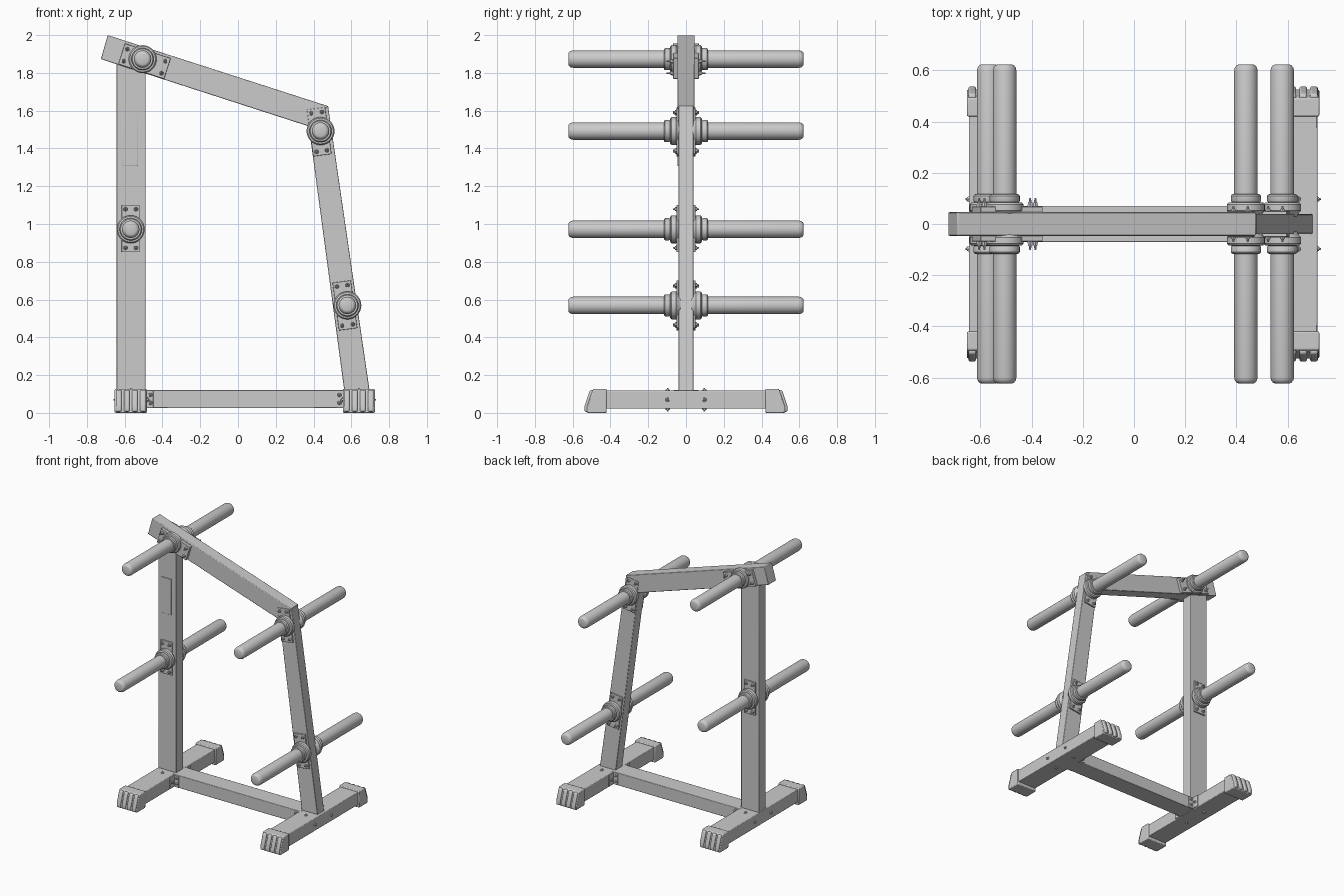
import bpy, bmesh, math
from mathutils import Vector, Matrix

if "Cube" in bpy.data.objects:
    bpy.data.objects.remove(bpy.data.objects["Cube"])


def finish(name, bm, bevel=0.0, segs=2):
    bmesh.ops.recalc_face_normals(bm, faces=bm.faces)
    me = bpy.data.meshes.new(name)
    bm.to_mesh(me)
    bm.free()
    ob = bpy.data.objects.new(name, me)
    bpy.context.collection.objects.link(ob)
    if bevel:
        m = ob.modifiers.new("Bevel", "BEVEL")
        m.width, m.segments, m.limit_method = bevel, segs, "ANGLE"
    bpy.ops.object.select_all(action="DESELECT")
    ob.select_set(True)
    bpy.context.view_layer.objects.active = ob
    bpy.ops.object.shade_smooth_by_angle(angle=math.radians(35))
    return ob


def prism(name, pts, lo, hi, axis="y", bevel=0.004, segs=2):
    """Extrude an outline: (x, z) along y, or (y, z) along x."""
    bm = bmesh.new()
    put = (lambda p, d: (p[0], d, p[1])) if axis == "y" else (lambda p, d: (d, p[0], p[1]))
    a = [bm.verts.new(put(p, lo)) for p in pts]
    b = [bm.verts.new(put(p, hi)) for p in pts]
    bm.faces.new(a)
    bm.faces.new(b)
    for i in range(len(pts)):
        j = (i + 1) % len(pts)
        bm.faces.new((a[i], a[j], b[j], b[i]))
    return finish(name, bm, bevel, segs)


def box(name, x0, x1, y0, y1, z0, z1, bevel=0.004):
    return prism(name, [(x0, z0), (x1, z0), (x1, z1), (x0, z1)], y0, y1, "y", bevel)


def lathe(name, profile, x, z, side):
    """Revolve (radius, distance) points about the y direction."""
    bm = bmesh.new()
    vs = [bm.verts.new((r, side * d, 0)) for r, d in profile]
    es = [bm.edges.new(vs[i:i + 2]) for i in range(len(vs) - 1)]
    bmesh.ops.spin(bm, geom=vs + es, cent=(0, 0, 0), axis=(0, 1, 0),
                   angle=math.tau, steps=32, use_duplicate=False)
    bmesh.ops.remove_doubles(bm, verts=bm.verts, dist=1e-5)
    bmesh.ops.translate(bm, vec=(x, 0, z), verts=bm.verts)
    return finish(name, bm)


def bolts(name, spots, height=0.022):
    """Hex head with a short pointed end for every (position, direction)."""
    bm = bmesh.new()
    for pos, direction in spots:
        d = Vector(direction).normalized()
        rot = d.to_track_quat("Z", "Y").to_matrix().to_4x4()
        for r1, r2, n, h, off in ((0.012, 0.010, 6, 0.5, 0.2), (0.006, 0.003, 8, 0.6, 0.7)):
            m = Matrix.Translation(Vector(pos) + d * height * off) @ rot
            bmesh.ops.create_cone(bm, cap_ends=True, segments=n, radius1=r1,
                                  radius2=r2, depth=height * h, matrix=m)
    return finish(name, bm)


# Main frame
box("base_beam", -0.50, 0.575, -0.070, 0.070, 0.025, 0.120)
prism("rear_post", [(-0.642, 0.115), (-0.49, 0.115), (-0.49, 1.802), (-0.642, 1.851)], -0.04, 0.04)
prism("top_beam", [(-0.69, 2.0), (-0.726, 1.873), (0.375, 1.517), (0.477, 1.624)], -0.046, 0.046)
prism("front_post", [(0.563, 0.115), (0.697, 0.115), (0.477, 1.624), (0.375, 1.517)], -0.04, 0.04)
box("label_plate", -0.612, -0.532, -0.046, -0.038, 1.307, 1.578, 0.002)

# Feet with ribbed rubber end caps
for label, x0, x1, out in (("rear", -0.645, -0.490, -1), ("front", 0.563, 0.716, 1)):
    box(label + "_foot", x0, x1, -0.45, 0.45, 0.022, 0.118)
    c0, c1 = x0 - 0.008, x1 + 0.008
    for s, side in ((-1, "left"), (1, "right")):
        cap = [(0.42, 0.0), (0.525, 0.0), (0.525, 0.030), (0.492, 0.127), (0.42, 0.127)]
        prism(f"{label}_foot_cap_{side}", [(s * y, z) for y, z in cap], c0, c1, "x", 0.006)
        rib = [(0.48, 0.006), (0.537, 0.006), (0.537, 0.036), (0.508, 0.122), (0.48, 0.122)]
        step = (c1 - c0) / 4
        for i in range(4):
            prism(f"{label}_cap_rib_{side}", [(s * y, z) for y, z in rib],
                  c0 + i * step + 0.006, c0 + (i + 1) * step - 0.006, "x", 0.008, 3)

    # Corner brackets joining foot and base beam
    inner, outer = (x1, x0) if out < 0 else (x0, x1)
    tip = inner - out * 0.042
    spots = []
    for s in (-1, 1):
        ya, yb = sorted((s * 0.068, s * 0.075))
        box(label + "_bracket_beam_tab", min(inner, tip), max(inner, tip), ya, yb, 0.028, 0.117, 0.002)
        ya, yb = sorted((s * 0.068, s * 0.125))
        edge = inner - out * 0.007
        box(label + "_bracket_foot_tab", min(inner, edge), max(inner, edge), ya, yb, 0.028, 0.117, 0.002)
        mid = (x0 + x1) / 2
        for z in (0.053, 0.095):
            spots.append(((inner - out * 0.026, s * 0.075, z), (0, s, 0)))
        spots += [((outer, s * 0.097, 0.07), (out, 0, 0)),
                  ((edge, s * 0.100, 0.07), (-out, 0, 0)),
                  ((mid, s * 0.097, 0.118), (0, 0, 1)),
                  ((mid, s * 0.097, 0.022), (0, 0, -1))]
    bolts(label + "_bracket_bolts", spots, 0.014)

# Plate pegs: name, peg centre, plate centre, plate direction, size, inner and outer faces
down = Vector((0, 1))
slope = Vector((221, -71)).normalized()
lean = Vector((-36, 262)).normalized()
pegs = [
    ("top_rear", (-0.505, 1.873), (-0.495, 1.862), slope, 0.255, 0.115, 0.044, 0.068),
    ("lower_rear", (-0.568, 0.972), (-0.568, 0.976), down, 0.250, 0.095, 0.038, 0.050),
    ("upper_front", (0.437, 1.492), (0.430, 1.488), lean, 0.250, 0.098, 0.038, 0.050),
    ("lower_front", (0.579, 0.569), (0.566, 0.569), lean, 0.255, 0.098, 0.038, 0.050),
]
# Peg and collar profile, from the inner end outward
profile = [(0, 0.03), (0.058, 0.03), (0.066, 0.044), (0.074, 0.052), (0.074, 0.076),
           (0.068, 0.083), (0.056, 0.085), (0.059, 0.091), (0.059, 0.110), (0.054, 0.116),
           (0.046, 0.117), (0.046, 0.598), (0.043, 0.611), (0.036, 0.620), (0.028, 0.623), (0, 0.623)]
for name, peg, centre, u, length, width, y0, y1 in pegs:
    c, v = Vector(centre), Vector((-u.y, u.x))
    corners = [c + u * a * length / 2 + v * b * width / 2
               for a, b in ((-1, -1), (1, -1), (1, 1), (-1, 1))]
    spots = []
    for s, side in ((-1, "front"), (1, "back")):
        lathe(f"{name}_peg_{side}", profile, peg[0], peg[1], s)
        ya, yb = sorted((s * y0, s * y1))
        prism(f"{name}_mount_plate_{side}", corners, ya, yb, "y", 0.002)
        for a in (-1, 1):
            for b in (-1, 1):
                p = c + u * a * length * 0.41 + v * b * width * 0.29
                spots.append(((p.x, s * y1, p.y), (0, s, 0)))
    bolts(name + "_plate_bolts", spots, 0.034 if name == "top_rear" else 0.020)
